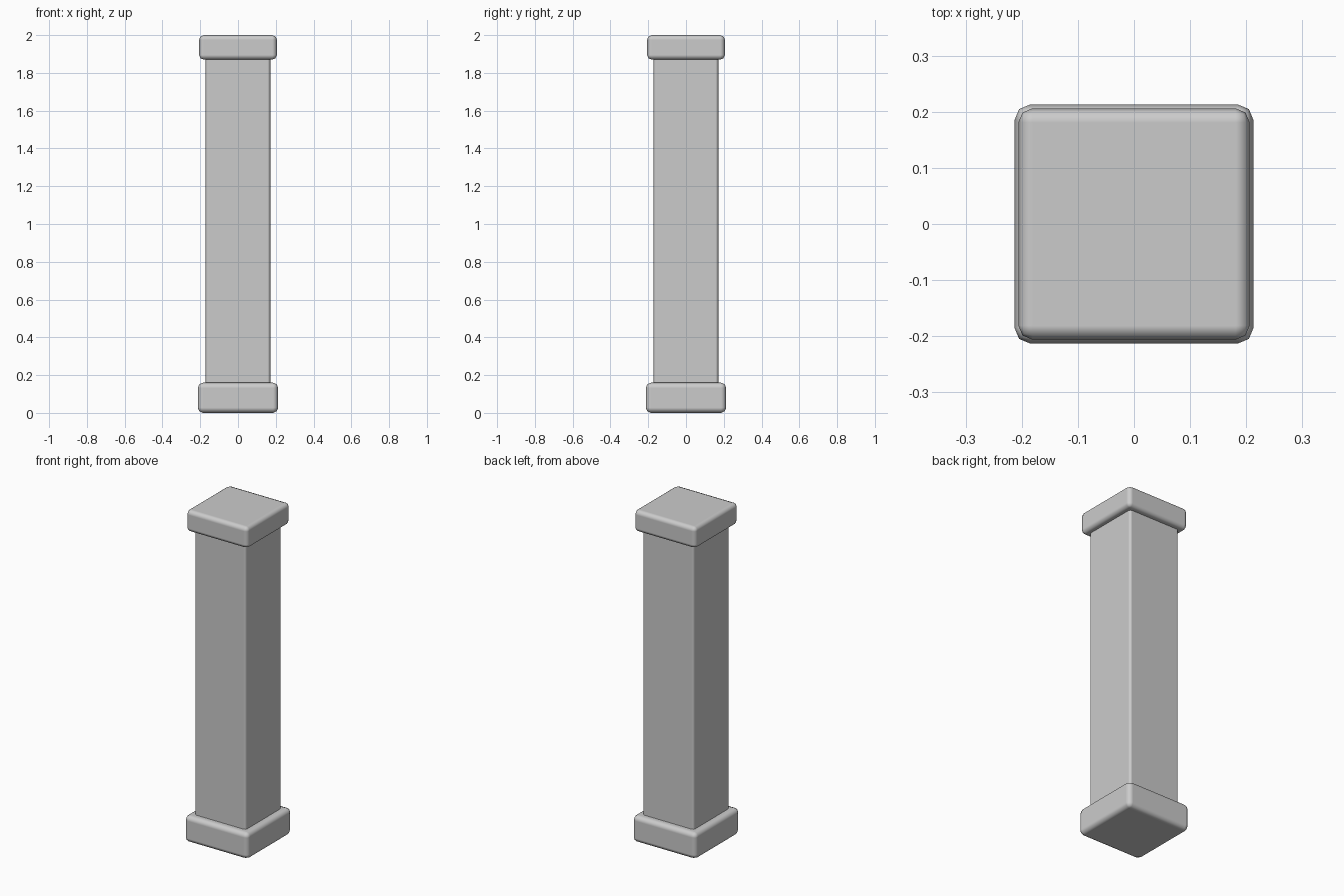
import bpy

cube = bpy.data.objects.get("Cube")
if cube:
    bpy.data.objects.remove(cube, do_unlink=True)

# Single stone colour
stone = bpy.data.materials.new("grey_stone")
stone.use_nodes = True
color = (0.6, 0.6, 0.6, 1)
stone.diffuse_color = color
stone.node_tree.nodes["Principled BSDF"].inputs["Base Color"].default_value = color


def block(name, half_width, bottom, top, rounding):
    """Square block with softly rounded edges."""
    bpy.ops.mesh.primitive_cube_add(size=1, location=(0, 0, (bottom + top) / 2))
    obj = bpy.context.object
    obj.name = name
    obj.scale = (2 * half_width, 2 * half_width, top - bottom)
    bpy.ops.object.transform_apply(location=False, rotation=False, scale=True)
    obj.data.materials.append(stone)
    bpy.ops.object.shade_smooth()
    bevel = obj.modifiers.new("rounded_edges", "BEVEL")
    bevel.width = rounding
    bevel.segments = 2
    bevel.harden_normals = True
    return obj


# Plinth, shaft and capital; the shaft ends sit inside the other blocks
block("base", 0.213, 0, 0.16, 0.028)
block("shaft", 0.171, 0.1, 1.92, 0.015)
block("capital", 0.206, 1.87, 2, 0.025)
